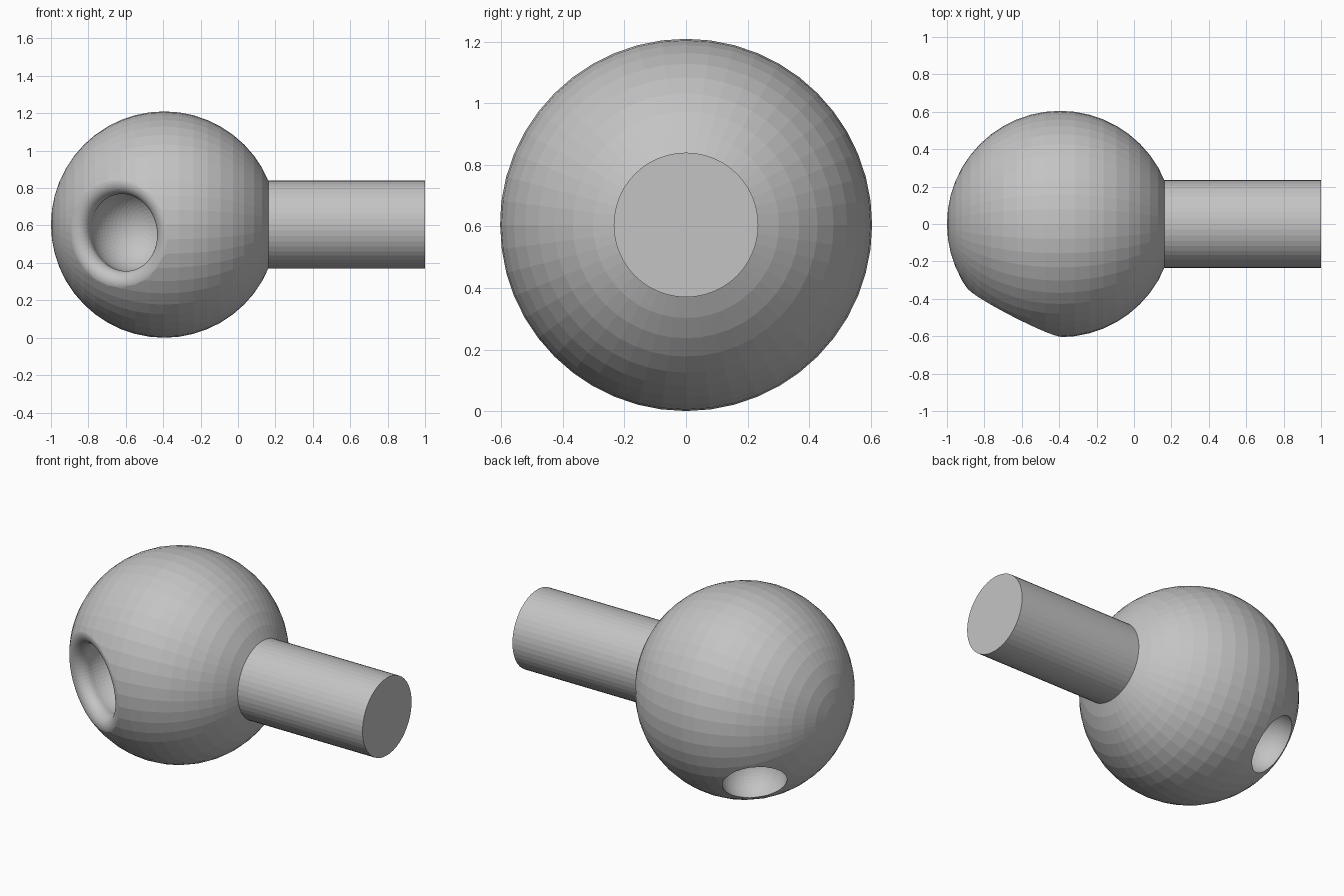
import bpy, bmesh
from math import sin, cos, pi, atan2, asin, sqrt, radians
from mathutils import Vector, Matrix

if "Cube" in bpy.data.objects:
    bpy.data.objects.remove(bpy.data.objects["Cube"])

R = 0.605
CENTRE = Vector((-0.395, 0, R))

grey = bpy.data.materials.new("plain grey")
grey.use_nodes = True
colour = (0.55, 0.55, 0.55, 1)
grey.diffuse_color = colour
grey.node_tree.nodes["Principled BSDF"].inputs["Base Color"].default_value = colour


def add(name, bm):
    bmesh.ops.recalc_face_normals(bm, faces=bm.faces)
    mesh = bpy.data.meshes.new(name)
    bm.to_mesh(mesh)
    bm.free()
    mesh.materials.append(grey)
    ob = bpy.data.objects.new(name, mesh)
    bpy.context.collection.objects.link(ob)
    return ob


def arc(centre, radius, start, end, steps):
    """Points (r, z) along an arc, angles in radians."""
    angles = [start + (end - start) * i / steps for i in range(steps + 1)]
    return [(centre[0] + radius * cos(a), centre[1] + radius * sin(a)) for a in angles]


def revolve(name, profile, direction, steps=64):
    """Spin a closed (r, z) profile about an axis through the ball centre."""
    bm = bmesh.new()
    verts = [bm.verts.new((max(r, 0), 0, z)) for r, z in profile]
    edges = [bm.edges.new(pair) for pair in zip(verts, verts[1:])]
    bmesh.ops.spin(bm, geom=verts + edges, cent=(0, 0, 0), axis=(0, 0, 1),
                   angle=2 * pi, steps=steps, use_duplicate=False)
    bmesh.ops.remove_doubles(bm, verts=bm.verts, dist=1e-5)
    turn = Vector(direction).to_track_quat('Z', 'Y').to_matrix().to_4x4()
    bm.transform(Matrix.Translation(CENTRE) @ turn)
    return add(name, bm)


def cut(target, cutter):
    mod = target.modifiers.new("cut", 'BOOLEAN')
    mod.operation = 'DIFFERENCE'
    mod.solver = 'EXACT'
    mod.object = cutter
    bpy.context.view_layer.objects.active = target
    bpy.ops.object.modifier_apply(modifier=mod.name)
    bpy.data.objects.remove(cutter)


# Ball, poles along x
bm = bmesh.new()
bmesh.ops.create_uvsphere(bm, u_segments=48, v_segments=24, radius=R)
bm.transform(Matrix.Translation(CENTRE) @ Matrix.Rotation(pi / 2, 4, 'Y'))
ball = add("ball", bm)

# Front socket: spherical pocket with a rounded lip
lip, pocket, rim = 0.062, 0.225, asin(0.30 / R)
tr, tz = (R - lip) * sin(rim), (R - lip) * cos(rim)
pz = tz - sqrt((pocket + lip) ** 2 - tr ** 2)
join = atan2(tz - pz, tr)
profile = arc((0, pz), pocket, -pi / 2, join, 18)
profile += arc((tr, tz), lip, pi + join, pi / 2 - rim, 14)[1:]
profile += [(profile[-1][0] + 0.03, 0.8), (0, 0.8)]
cut(ball, revolve("socket_cutter", profile, (-0.455, -0.885, -0.09)))

# Rear socket: smaller pocket with a sharp edge
profile = arc((0, 0.52), 0.187, -pi / 2, pi / 2, 32)
cut(ball, revolve("rear_cutter", profile, (-0.53, 0.595, -0.60)))

# Shaft along +x
bm = bmesh.new()
bmesh.ops.create_cone(bm, cap_ends=True, segments=48, radius1=0.235,
                      radius2=0.235, depth=0.88)
bm.transform(Matrix.Translation((0.56, 0, R)) @ Matrix.Rotation(pi / 2, 4, 'Y'))
add("shaft", bm)
